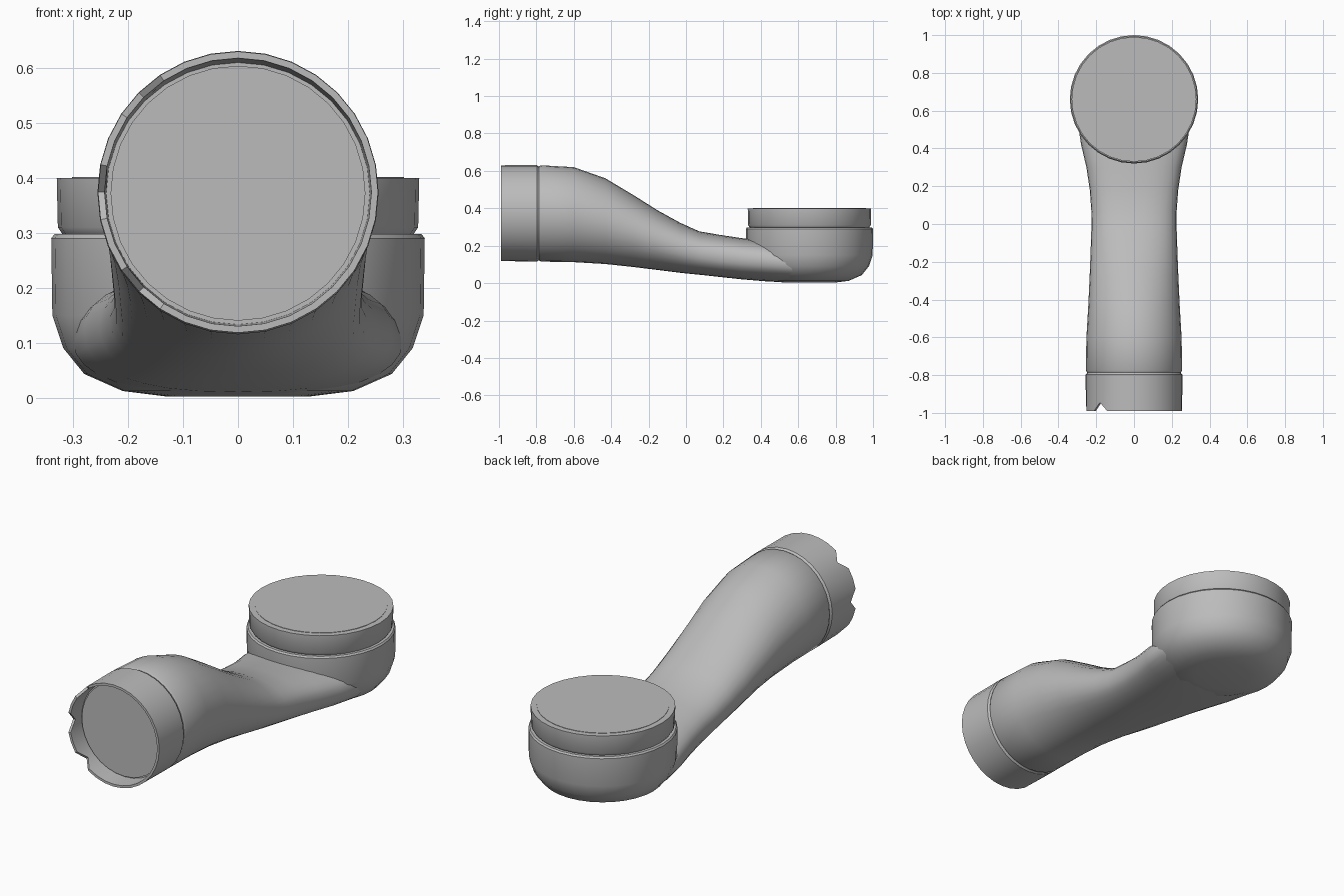
import bpy, bmesh, math
from mathutils import Vector

if "Cube" in bpy.data.objects:
    bpy.data.objects.remove(bpy.data.objects["Cube"], do_unlink=True)

SIDES = 32
grey = bpy.data.materials.new("light grey")
grey.use_nodes = True
colour = (0.5, 0.5, 0.5, 1)
grey.diffuse_color = colour
grey.node_tree.nodes["Principled BSDF"].inputs["Base Color"].default_value = colour


def loft(name, rings, angle=35):
    """Skin a list of equal-length rings and cap both ends."""
    bm = bmesh.new()
    loops = [[bm.verts.new(p) for p in ring] for ring in rings]
    for a, b in zip(loops, loops[1:]):
        for i in range(len(a)):
            j = (i + 1) % len(a)
            bm.faces.new((a[i], a[j], b[j], b[i]))
    bm.faces.new(loops[0])
    bm.faces.new(loops[-1])
    bmesh.ops.recalc_face_normals(bm, faces=bm.faces)
    mesh = bpy.data.meshes.new(name)
    bm.to_mesh(mesh)
    bm.free()
    mesh.materials.append(grey)
    obj = bpy.data.objects.new(name, mesh)
    bpy.context.collection.objects.link(obj)
    bpy.ops.object.select_all(action='DESELECT')
    obj.select_set(True)
    bpy.context.view_layer.objects.active = obj
    bpy.ops.object.shade_smooth_by_angle(angle=math.radians(angle))
    return obj


def section(y, half_width, top, bottom, power=2.0):
    """Upright superellipse across the arm at y."""
    ring = []
    for i in range(SIDES):
        t = 2 * math.pi * i / SIDES
        c, s = math.cos(t), math.sin(t)
        x = math.copysign(abs(c) ** (2 / power), c) * half_width
        z = math.copysign(abs(s) ** (2 / power), s) * (top - bottom) / 2
        ring.append(Vector((x, y, z + (top + bottom) / 2)))
    return ring


def disc(radius, z, y=0.66):
    """Level circle around the joint axis."""
    return [Vector((radius * math.cos(2 * math.pi * i / SIDES),
                    y + radius * math.sin(2 * math.pi * i / SIDES), z))
            for i in range(SIDES)]


# Swept arm, round at the front and flattened under the joint
loft("arm_body", [section(*s) for s in (
    (-0.785, 0.25, 0.625, 0.12), (-0.775, 0.255, 0.63, 0.115),
    (-0.6, 0.252, 0.62, 0.112), (-0.43, 0.242, 0.56, 0.102),
    (-0.28, 0.235, 0.47, 0.086), (-0.15, 0.23, 0.388, 0.07, 2.1),
    (-0.03, 0.226, 0.322, 0.055, 2.2), (0.07, 0.226, 0.277, 0.045, 2.3),
    (0.18, 0.234, 0.258, 0.033, 2.4), (0.3, 0.252, 0.24, 0.02, 2.4),
    (0.42, 0.28, 0.23, 0.01, 2.4), (0.55, 0.3, 0.21, 0.003, 2.4),
    (0.7, 0.27, 0.17, 0.003, 2.4))], 50)

# Front collar: a short sleeve with an uneven rim and a recess
rim = [section(-0.99, 0.255, 0.63, 0.118), section(-0.99, 0.243, 0.618, 0.13)]
for ring in rim:
    for i, p in enumerate(ring):
        if p.x < -0.03 and i % 4 == 0:
            p.y += 0.045
loft("front_collar", [section(-0.775, 0.245, 0.62, 0.125),
                      section(-0.79, 0.25, 0.625, 0.12),
                      section(-0.797, 0.256, 0.631, 0.115),
                      *rim, section(-0.9, 0.24, 0.61, 0.133)])
loft("front_plate", [section(-0.89, 0.232, 0.604, 0.14),
                     section(-0.91, 0.232, 0.604, 0.14)])

# Joint housing with a rounded bottom
loft("joint_housing", [disc(r, z) for r, z in (
    (0.13, 0.002), (0.21, 0.012), (0.28, 0.043), (0.318, 0.09),
    (0.338, 0.15), (0.34, 0.29), (0.334, 0.298), (0.3, 0.298))])

# Joint cap above a narrow groove
loft("joint_cap", [disc(r, z) for r, z in (
    (0.3, 0.28), (0.318, 0.295), (0.328, 0.31), (0.33, 0.4), (0.3, 0.4))])
loft("joint_plate", [disc(0.302, 0.395), disc(0.302, 0.402)])
